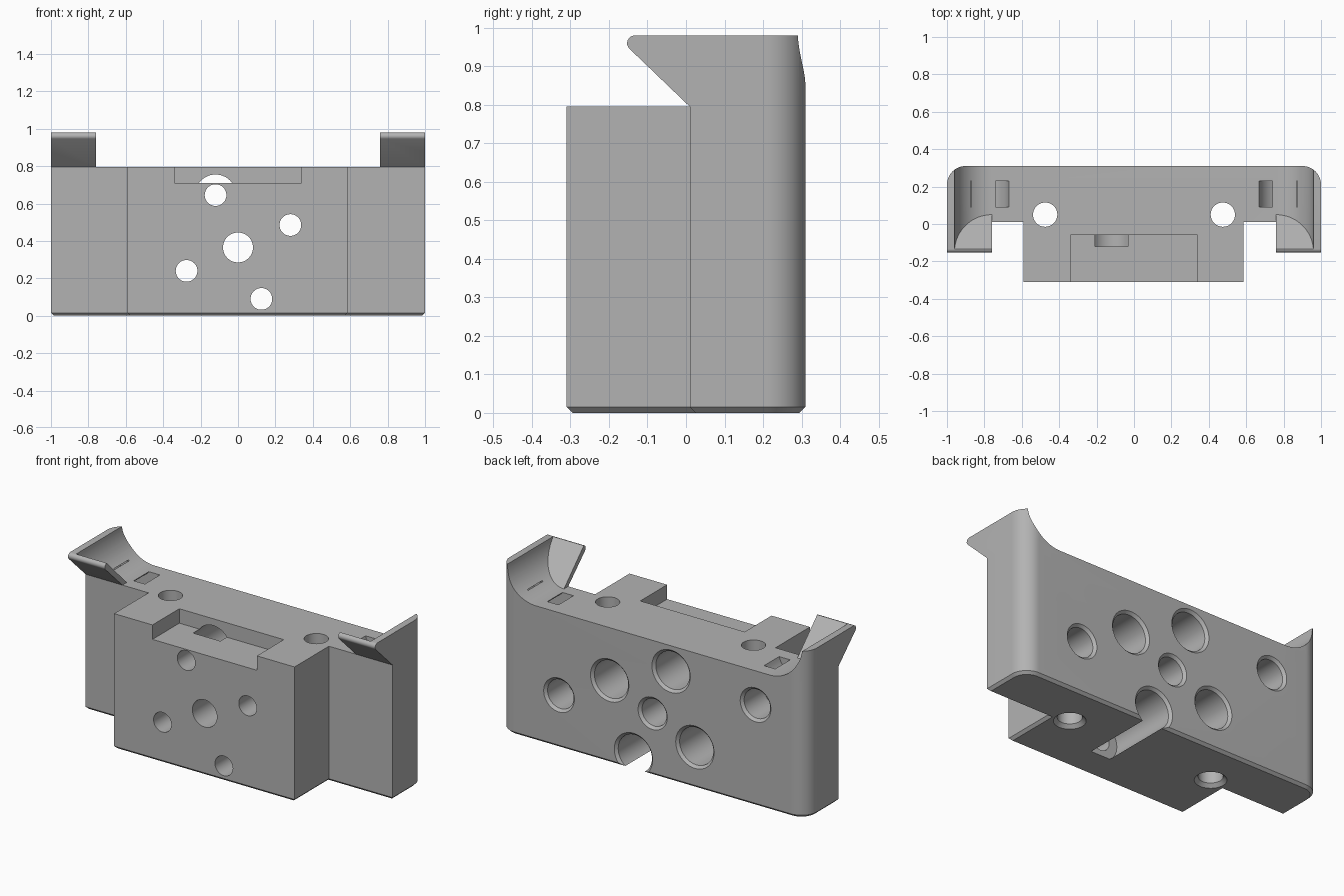
import bpy, bmesh
from math import cos, sin, pi
from mathutils import Vector

cube = bpy.data.objects.get("Cube")
if cube:
    bpy.data.objects.remove(cube, do_unlink=True)

TOP, RIM, BACK = 0.795, 0.98, 0.31

grey = bpy.data.materials.new("plain grey")
grey.use_nodes = True
colour = (0.45, 0.45, 0.45, 1)
grey.diffuse_color = colour
grey.node_tree.nodes["Principled BSDF"].inputs["Base Color"].default_value = colour


def arc(cx, cy, r, a0, a1, n=16):
    """Points on an arc, angles in degrees."""
    angles = [(a0 + (a1 - a0) * i / n) * pi / 180 for i in range(n + 1)]
    return [(cx + r * cos(a), cy + r * sin(a)) for a in angles]


def to_object(name, bm):
    bmesh.ops.recalc_face_normals(bm, faces=bm.faces)
    mesh = bpy.data.meshes.new(name)
    bm.to_mesh(mesh)
    bm.free()
    mesh.materials.append(grey)
    obj = bpy.data.objects.new(name, mesh)
    bpy.context.collection.objects.link(obj)
    return obj


def loft(name, rings, bevel=0):
    """Closed solid through matching rings of points."""
    bm = bmesh.new()
    loops = [[bm.verts.new(p) for p in ring] for ring in rings]
    n = len(loops[0])
    base = bm.faces.new(loops[0])
    bm.faces.new(loops[-1])
    for a, b in zip(loops, loops[1:]):
        for i in range(n):
            j = (i + 1) % n
            bm.faces.new((a[i], a[j], b[j], b[i]))
    bmesh.ops.recalc_face_normals(bm, faces=bm.faces)
    if bevel:
        bmesh.ops.bevel(bm, geom=list(base.edges), offset=bevel, segments=1,
                        affect='EDGES', clamp_overlap=True)
    return to_object(name, bm)


def plan_prism(name, pts, z0, z1, bevel=0):
    return loft(name, [[(x, y, z) for x, y in pts] for z in (z0, z1)], bevel)


def drill(axis, u, v, profile, n=48):
    """Turned cutter; profile holds (position along axis, radius)."""
    rings = []
    for d, r in profile:
        ring = arc(u, v, r, 0, 360, n)[:-1]
        rings.append([(a, d, b) if axis == 'Y' else (a, b, d) for a, b in ring])
    return loft("cutter", rings)


def box(x0, x1, y0, y1, z0, z1):
    return plan_prism("cutter", [(x0, y0), (x1, y0), (x1, y1), (x0, y1)], z0, z1)


def combine(obj, tool, operation='DIFFERENCE'):
    mod = obj.modifiers.new("combine", 'BOOLEAN')
    mod.operation, mod.solver, mod.object = operation, 'EXACT', tool
    bpy.context.view_layer.objects.active = obj
    bpy.ops.object.modifier_apply(modifier=mod.name)
    bpy.data.objects.remove(tool, do_unlink=True)


# T-shaped block with rounded back corners and chamfered foot
outline = ([(-0.59, -BACK), (0.585, -BACK), (0.585, 0.01), (1, 0.01)]
           + arc(0.9, 0.21, 0.1, 0, 90) + arc(-0.9, 0.21, 0.1, 90, 180)
           + [(-1, 0.01), (-0.59, 0.01)])
body = plan_prism("bracket_body", outline, 0, TOP, bevel=0.015)

# Raised hooks on both ends
for s in (1, -1):
    side = [(0.01, TOP)] + arc(-0.133, 0.96, 0.02, 225, 90, 8) + [(BACK, RIM), (BACK, TOP)]
    hook = loft("hook", [[(s * x, y, z) for y, z in side] for x in (0.76, 1)])
    corner = [(0.7, -0.3), (1, -0.3)] + arc(0.9, 0.21, 0.1, 0, 90) + [(0.7, BACK)]
    combine(hook, plan_prism("cutter", [(s * x, y) for x, y in corner], 0.7, 1.1), 'INTERSECT')

    # Concave inner sweep, ending at the sloping front plate
    sweep = arc(0.76, TOP + 0.2, 0.2, 0, -90, 24) + [(0.7, TOP), (0.7, 1.1), (0.96, 1.1)]
    front = [(s * x, 0.05 - (z - TOP), z) for x, z in sweep]
    rear = [(s * x, 0.5, z) for x, z in sweep]
    combine(hook, loft("cutter", [front, rear]))
    combine(body, hook, 'UNION')

    # Curved strap channel under the hook
    tunnel = arc(0.80, 0.83, 0.135, 180, 360, 24) + arc(0.80, 0.83, 0.068, 360, 180, 24)
    combine(body, loft("cutter", [[(s * x, y, z) for x, z in tunnel] for y in (0.09, 0.23)]))

    # Vertical bolt hole, countersunk below
    combine(body, drill('Z', s * 0.475, 0.05, [(-0.03, 0.115), (0.02, 0.065), (0.9, 0.065)]))

# Pocket in the upper front
combine(body, box(-0.34, 0.34, -0.4, -0.06, 0.71, 0.9))

# Counterbored through holes
for x, z in ((-0.12, 0.645), (0.28, 0.485), (-0.275, 0.24), (0.125, 0.09)):
    combine(body, drill('Y', x, z, [(-0.4, 0.058), (-0.12, 0.058), (-0.12, 0.11),
                                    (0.295, 0.11), (0.325, 0.14)]))

# Centre hole
combine(body, drill('Y', 0, 0.365, [(-0.4, 0.08), (0.295, 0.08), (0.325, 0.11)]))

# Blind holes in the back
for x, z in ((0.61, 0.31), (-0.67, 0.595)):
    combine(body, drill('Y', x, z, [(0.11, 0.085), (0.295, 0.085), (0.325, 0.115)]))

bpy.ops.object.select_all(action='DESELECT')
body.select_set(True)
bpy.context.view_layer.objects.active = body
bpy.ops.object.shade_smooth_by_angle(angle=pi / 6)
